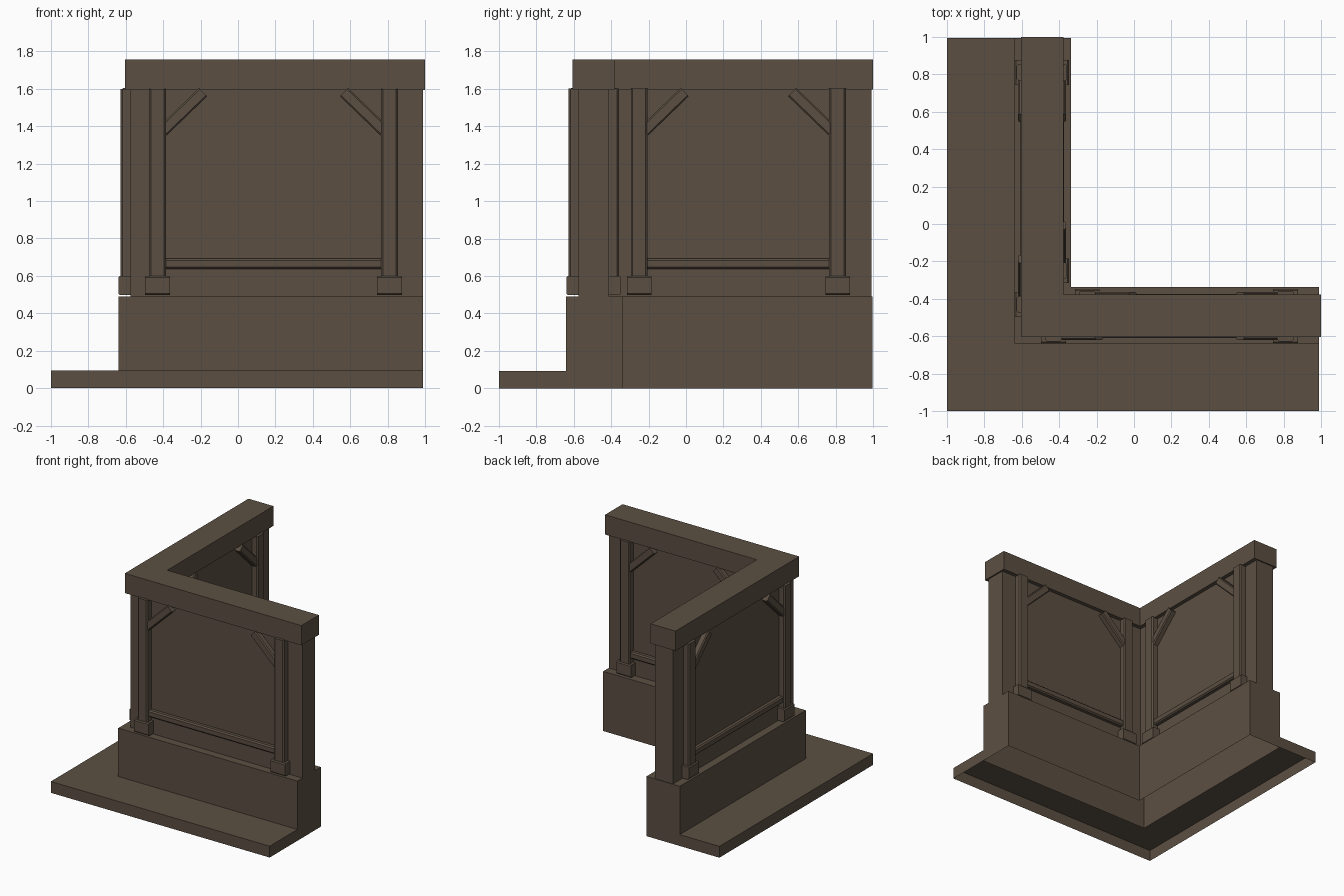
import bpy, bmesh, math
from mathutils import Vector, Matrix

if "Cube" in bpy.data.objects:
    bpy.data.objects.remove(bpy.data.objects["Cube"])

wood = bpy.data.materials.new("dark brown")
wood.diffuse_color = (0.105, 0.078, 0.055, 1)
wood.use_nodes = True
wood.node_tree.nodes["Principled BSDF"].inputs["Base Color"].default_value = wood.diffuse_color

C = -0.4925            # centre line of both wall arms
X_END, Y_END = 0.988, 0.995


def finish(bm, name):
    mesh = bpy.data.meshes.new(name)
    bm.to_mesh(mesh)
    bm.free()
    mesh.materials.append(wood)
    obj = bpy.data.objects.new(name, mesh)
    bpy.context.collection.objects.link(obj)
    return obj


def prism(name, outline, z0, z1, bottom=True, skip=()):
    """Upright prism over an outline; sides listed in skip are left open."""
    bm = bmesh.new()
    lo = [bm.verts.new((x, y, z0)) for x, y in outline]
    hi = [bm.verts.new((x, y, z1)) for x, y in outline]
    n = len(outline)
    bm.faces.new(hi)
    if bottom:
        bm.faces.new(lo[::-1])
    for i in range(n):
        if i not in skip:
            j = (i + 1) % n
            bm.faces.new((lo[i], lo[j], hi[j], hi[i]))
    return finish(bm, name)


def l_shape(outer, inner, xe, ye):
    return [(outer, outer), (xe, outer), (xe, inner),
            (inner, inner), (inner, ye), (outer, ye)]


# Ground step and plinth are hollow shells open underneath
prism("ground_step", l_shape(-1, -0.64, X_END, Y_END), 0, 0.093, False, (2, 3))
prism("plinth", l_shape(-0.64, -0.337, X_END, Y_END), 0, 0.49, False)
prism("wall_panel", l_shape(-0.575, -0.41, X_END, 0.99), 0.49, 1.6)
prism("top_beam", l_shape(-0.605, -0.378, 1.0, 1.0), 1.595, 1.757)


def timber(name, lo, hi, place, chamfer=0.01, turn=None):
    """Box in wall space (along, out, up), chamfered, then put on its wall."""
    bm = bmesh.new()
    bmesh.ops.create_cube(bm, size=1)
    lo, hi = Vector(lo), Vector(hi)
    for v in bm.verts:
        v.co = Vector([c * s for c, s in zip(v.co, hi - lo)]) + (lo + hi) / 2
    long_axis = max(range(3), key=lambda a: (hi - lo)[a])
    edges = [e for e in bm.edges
             if abs((e.verts[0].co - e.verts[1].co)[long_axis]) > 1e-4
             and e.verts[0].co.y > lo.y + 1e-4]
    if chamfer:
        bmesh.ops.bevel(bm, geom=edges, offset=chamfer, segments=1, affect='EDGES')
    if turn:
        bm.transform(turn)
    for v in bm.verts:
        v.co = place(v.co)
    bmesh.ops.recalc_face_normals(bm, faces=bm.faces)
    finish(bm, name)


def frame(label, first, last, place):
    """Two footed posts, a low rail and two corner braces on one wall face."""
    # out is measured from the wall centre line; the face lies at 0.0825
    for side, p in (("near", first), ("far", last)):
        timber(f"{label}_{side}_post", (p - 0.045, 0.075, 0.58),
               (p + 0.045, 0.135, 1.6), place)
        timber(f"{label}_{side}_post_foot", (p - 0.066, 0.075, 0.497),
               (p + 0.066, 0.146, 0.6), place, 0.008)
    timber(f"{label}_rail", (first + 0.03, 0.075, 0.637),
           (last - 0.03, 0.118, 0.692), place)
    for side, p, s in (("near", first, 1), ("far", last, -1)):
        turn = (Matrix.Translation((p + s * 0.243, 0, 1.582))
                @ Matrix.Rotation(s * math.radians(-44), 4, 'Y'))
        a, b = sorted((0, -s * 0.30))
        timber(f"{label}_{side}_brace", (a, 0.075, -0.031),
               (b, 0.128, 0.031), place, 0.008, turn)


# Outer and inner frames on both arms
OUT = (-0.43, 0.81)
INN = (-0.25, 0.81)
frame("front_outer", *OUT, lambda p: Vector((p.x, C - p.y, p.z)))
frame("front_inner", *INN, lambda p: Vector((p.x, C + p.y, p.z)))
frame("left_outer", *OUT, lambda p: Vector((C - p.y, p.x, p.z)))
frame("left_inner", *INN, lambda p: Vector((C + p.y, p.x, p.z)))
